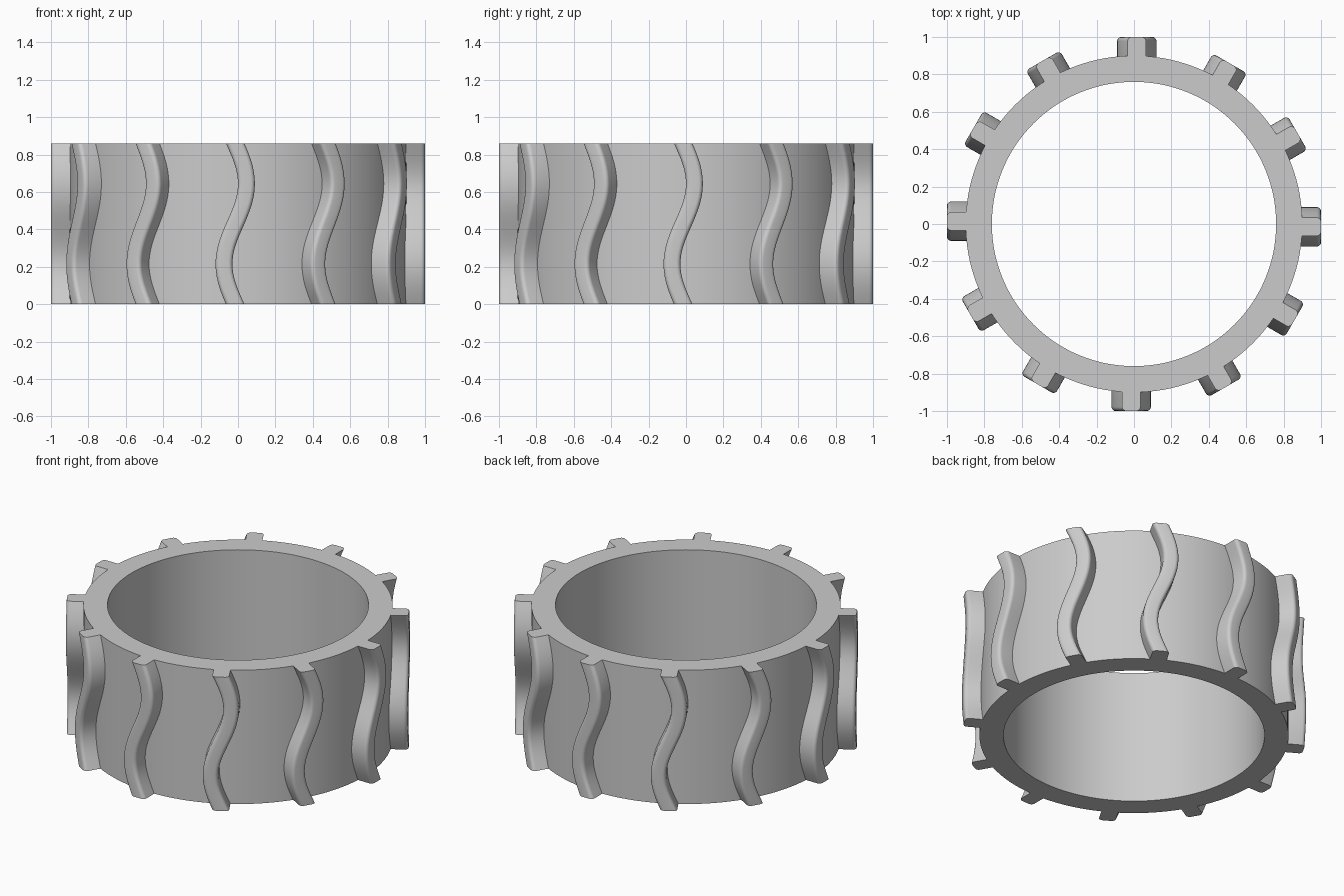
import bpy
import bmesh
from math import sin, cos, pi, radians, sqrt
from mathutils import Matrix

HEIGHT = 0.86
OUTER, INNER, TIP = 0.90, 0.76, 1.0
RIB_COUNT, RIB_WIDTH, FILLET = 12, 0.09, 0.022
SWAY, OFFSET = 0.06, -0.015

cube = bpy.data.objects.get("Cube")
if cube:
    bpy.data.objects.remove(cube, do_unlink=True)

grey = bpy.data.materials.new("plain grey")
grey.use_nodes = True
colour = (0.6, 0.6, 0.6, 1)
grey.diffuse_color = colour
grey.node_tree.nodes["Principled BSDF"].inputs["Base Color"].default_value = colour


def sweep(bm, sections, closed):
    """Join matching point loops with quads, closing the sweep or capping its ends."""
    loops = [[bm.verts.new(p) for p in s] for s in sections]
    pairs = list(zip(loops, loops[1:]))
    if closed:
        pairs.append((loops[-1], loops[0]))
    else:
        bm.faces.new(loops[0])
        bm.faces.new(loops[-1])
    n = len(loops[0])
    for a, b in pairs:
        for i in range(n):
            j = (i + 1) % n
            bm.faces.new((a[i], a[j], b[j], b[i]))


def finish(bm, name):
    bmesh.ops.recalc_face_normals(bm, faces=bm.faces)
    mesh = bpy.data.meshes.new(name)
    bm.to_mesh(mesh)
    bm.free()
    mesh.materials.append(grey)
    obj = bpy.data.objects.new(name, mesh)
    bpy.context.collection.objects.link(obj)
    bpy.ops.object.select_all(action="DESELECT")
    obj.select_set(True)
    bpy.context.view_layer.objects.active = obj
    bpy.ops.object.shade_smooth_by_angle(angle=radians(35))
    return obj


# Hollow band
bm = bmesh.new()
SEGMENTS = 144
outline = [(INNER, 0), (OUTER, 0), (OUTER, HEIGHT), (INNER, HEIGHT)]
sweep(bm, [[(r * cos(a), r * sin(a), z) for r, z in outline]
           for a in (2 * pi * i / SEGMENTS for i in range(SEGMENTS))], True)
finish(bm, "band")


# Wavy rib with rounded outer edges, on the front of the band
def rib_section(z):
    phase = 2 * pi * (z / HEIGHT - 0.5)
    middle = OFFSET + SWAY * sin(phase)
    slope = SWAY * 2 * pi / HEIGHT * cos(phase)
    stretch = sqrt(1 + slope * slope)
    half, core = RIB_WIDTH / 2, RIB_WIDTH / 2 - FILLET
    arc = [(core + FILLET * cos(t), TIP - FILLET + FILLET * sin(t))
           for t in (pi / 2 * k / 5 for k in range(6))]
    right = [(half, 0.88)] + arc
    shape = right + [(-u, r) for u, r in reversed(right)]
    return [(middle + u * stretch, -r, z) for u, r in shape]


bm = bmesh.new()
STEPS = 40
sweep(bm, [rib_section(HEIGHT * i / STEPS) for i in range(STEPS + 1)], False)
first = finish(bm, "rib_01")

# Remaining ribs around the band
for k in range(1, RIB_COUNT):
    rib = first.copy()
    rib.name = f"rib_{k + 1:02d}"
    rib.matrix_world = Matrix.Rotation(2 * pi * k / RIB_COUNT, 4, "Z")
    bpy.context.collection.objects.link(rib)
